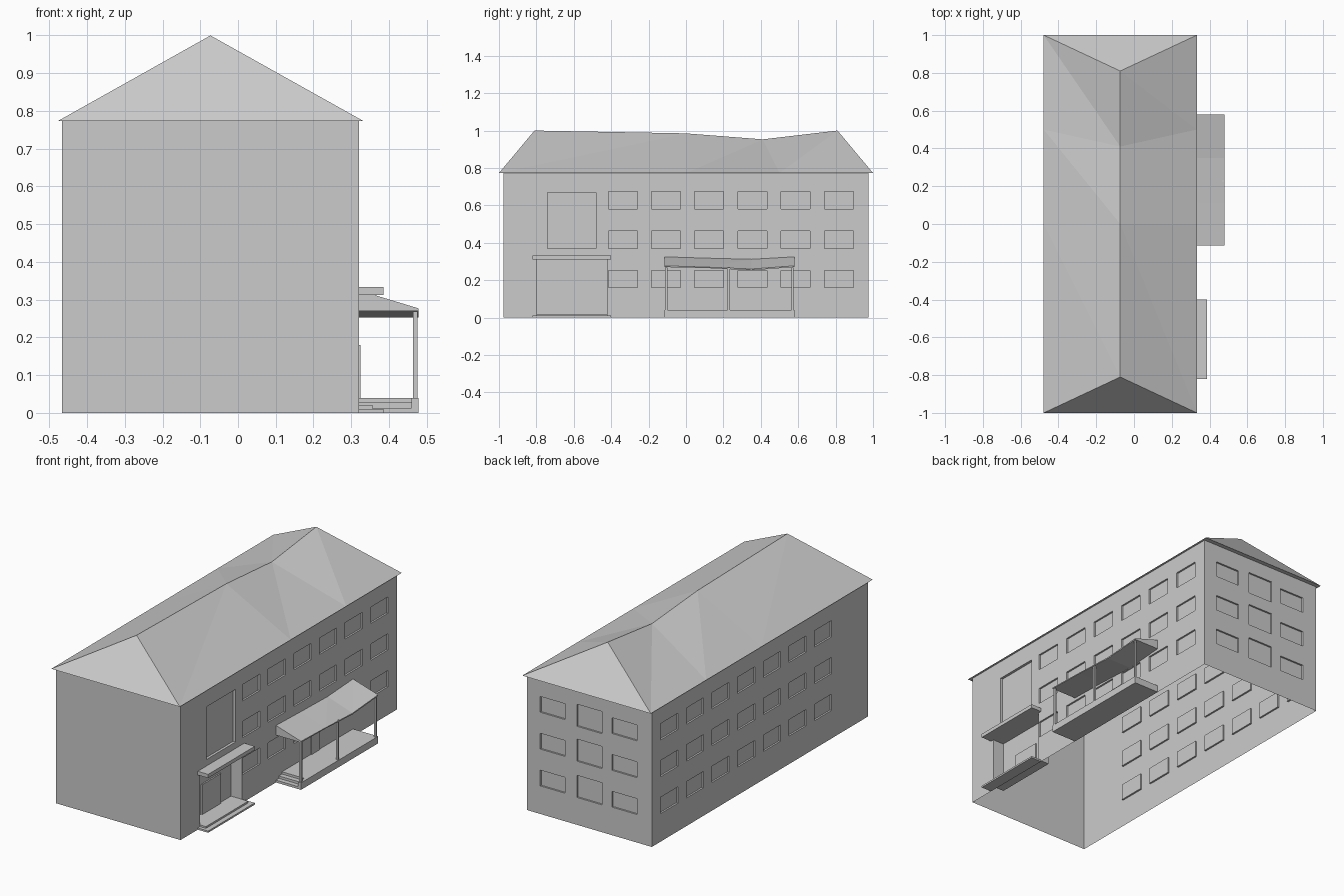
import bpy, bmesh
from mathutils import Vector

old = bpy.data.objects.get("Cube")
if old:
    bpy.data.objects.remove(old, do_unlink=True)

grey = bpy.data.materials.new("plain_grey")
grey.use_nodes = True
grey.diffuse_color = (0.6, 0.6, 0.6, 1)
grey.node_tree.nodes["Principled BSDF"].inputs["Base Color"].default_value = (0.6, 0.6, 0.6, 1)

UP = Vector((0, 0, 1))
LEFT, RIGHT, END, TOP = -0.467, 0.32, 0.975, 0.773


def finish(bm, name, fix_normals=True):
    bmesh.ops.remove_doubles(bm, verts=bm.verts, dist=0.0005)
    if fix_normals:
        bmesh.ops.recalc_face_normals(bm, faces=bm.faces)
    mesh = bpy.data.meshes.new(name)
    bm.to_mesh(mesh)
    bm.free()
    mesh.materials.append(grey)
    obj = bpy.data.objects.new(name, mesh)
    bpy.context.collection.objects.link(obj)
    return obj


def face(bm, points):
    return bm.faces.new([bm.verts.new(p) for p in points])


def box(name, x, y, z):
    bm = bmesh.new()
    bmesh.ops.create_cube(bm, size=1)
    for v in bm.verts:
        v.co = [r[0] if c < 0 else r[1] for c, r in zip(v.co, (x, y, z))]
    return finish(bm, name)


def wall(name, normal, offset, start, end, openings=()):
    """Single-skin wall with recessed openings (u0, u1, z0, z1, depth)."""
    n = Vector(normal)
    side = UP.cross(n)
    bm = bmesh.new()

    def quad(*points):
        face(bm, [side * u + UP * z + n * (offset - d) for u, z, d in points])

    us = sorted({start, end, *(u for o in openings for u in o[:2])})
    zs = sorted({0, TOP, *(z for o in openings for z in o[2:4])})
    for a, b in zip(us, us[1:]):
        for c, d in zip(zs, zs[1:]):
            u, z = (a + b) / 2, (c + d) / 2
            if not any(o[0] < u < o[1] and o[2] < z < o[3] for o in openings):
                quad((a, c, 0), (b, c, 0), (b, d, 0), (a, d, 0))
    for a, b, c, d, deep in openings:
        ring = [(a, c), (b, c), (b, d), (a, d)]
        quad(*[(u, z, deep) for u, z in ring])
        for p, q in zip(ring, ring[1:] + ring[:1]):
            quad((*p, 0), (*q, 0), (*q, deep), (*p, deep))
    return finish(bm, name, fix_normals=False)


def windows(centres, width, height, sills):
    return [(round(c - width / 2, 4), round(c + width / 2, 4), s, s + height, 0.01)
            for c in centres for s in sills]


# Walls with rows of recessed windows
SILLS = (0.16, 0.37, 0.58)
columns = [0.817 - 0.231 * i for i in range(7)]
entrance = [(-0.8, -0.42, 0.02, 0.312, 0.07), (-0.74, -0.48, 0.37, 0.67, 0.015)]
wall("front_wall", (0, -1, 0), END, LEFT, RIGHT)
wall("left_wall", (-1, 0, 0), -LEFT, -END, END,
     windows([-c for c in columns], 0.155, 0.093, SILLS))
wall("right_wall", (1, 0, 0), RIGHT, -END, END,
     windows(columns[:6], 0.155, 0.093, SILLS) + entrance)
wall("back_wall", (0, 1, 0), END, -RIGHT, -LEFT,
     windows((-0.159, 0.294), 0.157, 0.09, SILLS)
     + windows((0.073,), 0.157, 0.126, (0.156, 0.363, 0.562)))

# Hipped roof with a sagging ridge
ridge = [(-0.073, y, z) for y, z in ((-0.81, 1), (0, 0.985), (0.41, 0.953), (0.81, 1))]
eave_y = (-1, 0, 0.5, 1)
left_eave = [(-0.478, y, TOP) for y in eave_y]
right_eave = [(0.333, y, TOP) for y in eave_y]
bm = bmesh.new()
for i in range(3):
    l, r, t = left_eave, right_eave, ridge
    face(bm, (l[i], l[i + 1], t[i]))
    face(bm, (l[i + 1], t[i + 1], t[i]))
    face(bm, (r[i], r[i + 1], t[i + 1]))
    face(bm, (r[i], t[i + 1], t[i]))
for k in (0, -1):
    face(bm, (left_eave[k], right_eave[k], ridge[k]))
face(bm, left_eave + right_eave[::-1])
finish(bm, "hipped_roof")

# Porch canopy: sagging wedge lofted along the wall
OUT = 0.478
sections = [(-0.115, 0.325, 0.277, 0.27), (0.11, 0.318, 0.27, 0.265),
            (0.35, 0.312, 0.26, 0.253), (0.58, 0.325, 0.277, 0.27)]
rings = [[(RIGHT, y, low), (OUT, y, low), (OUT, y, lip), (RIGHT, y, high)]
         for y, high, lip, low in sections]
bm = bmesh.new()
for a, b in zip(rings, rings[1:]):
    for i in range(4):
        j = (i + 1) % 4
        face(bm, (a[i], a[j], b[j]))
        face(bm, (a[i], b[j], b[i]))
face(bm, rings[0])
face(bm, rings[-1])
finish(bm, "porch_canopy")

# Porch floor, steps, cheek and posts
box("porch_floor", (RIGHT, OUT), (-0.06, 0.58), (0, 0.04))
for i in range(2):
    box(f"porch_step_{i + 1}", (RIGHT, 0.46), (-0.115 + 0.027 * i, -0.06), (0, 0.0135 * (i + 1)))
box("step_cheek", (0.46, OUT), (-0.115, -0.06), (0, 0.04))
for i, y in enumerate((-0.105, 0.228, 0.57)):
    box(f"porch_post_{i + 1}", (0.464, 0.475), (y - 0.006, y + 0.006), (0.04, 0.268))
box("porch_door", (RIGHT, 0.325), (0.2, 0.274), (0.04, 0.18))

# Entrance: awning, doorstep and door
box("entrance_awning", (RIGHT, 0.386), (-0.82, -0.4), (0.312, 0.333))
box("entrance_slab", (RIGHT, 0.386), (-0.82, -0.4), (0, 0.01))
box("entrance_step", (RIGHT, 0.358), (-0.8, -0.42), (0.01, 0.02))
box("entrance_door", (0.25, 0.258), (-0.69, -0.52), (0.02, 0.19))
